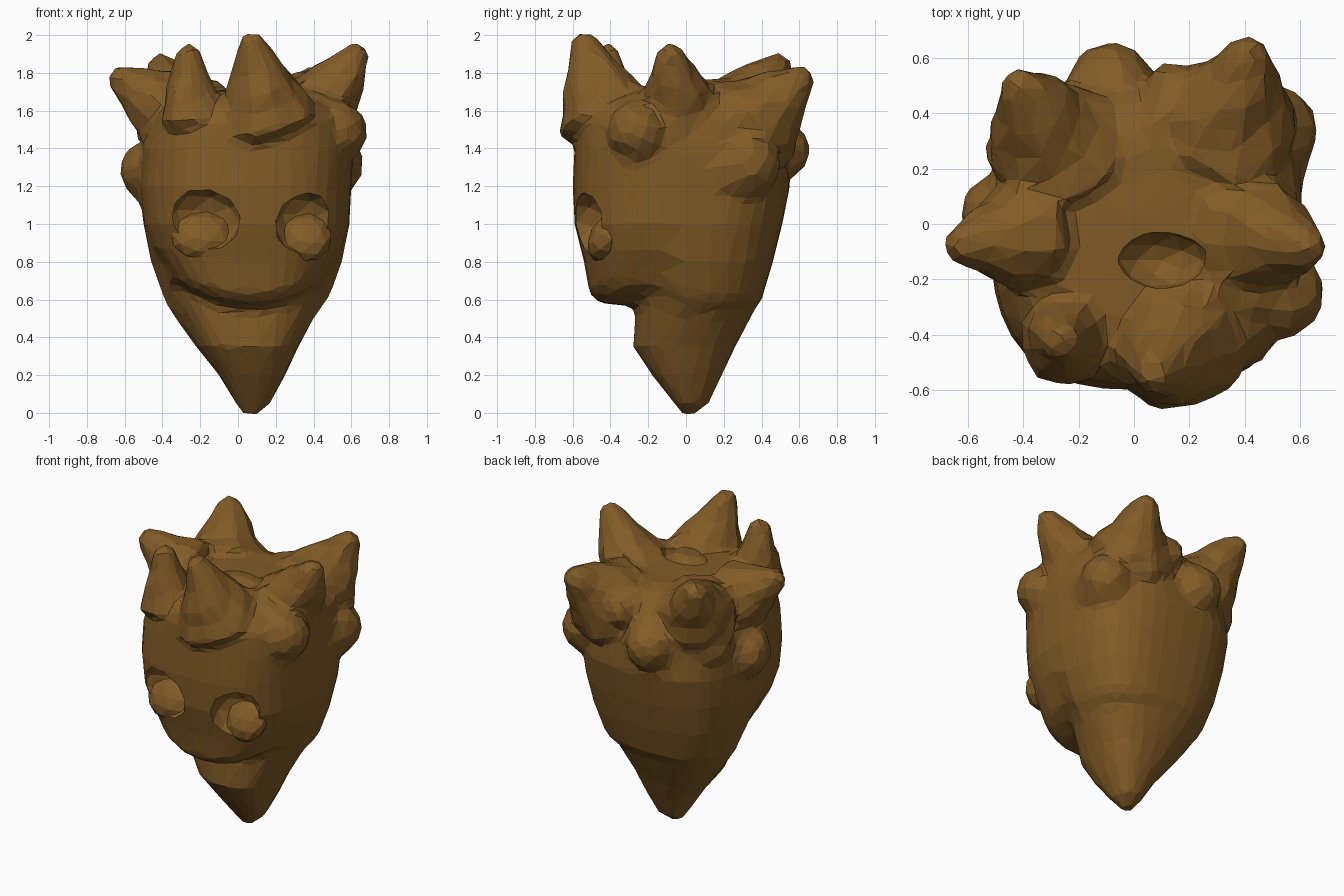
import bpy, bmesh, math, random
from mathutils import Vector, Matrix

random.seed(4)
cube = bpy.data.objects.get("Cube")
if cube:
    bpy.data.objects.remove(cube)

brown = bpy.data.materials.new("bark brown")
brown.use_nodes = True
colour = (0.22, 0.105, 0.02, 1)
brown.diffuse_color = colour
brown.node_tree.nodes["Principled BSDF"].inputs["Base Color"].default_value = colour


def make_object(name, bm):
    bmesh.ops.recalc_face_normals(bm, faces=bm.faces)
    mesh = bpy.data.meshes.new(name)
    bm.to_mesh(mesh)
    bm.free()
    mesh.materials.append(brown)
    obj = bpy.data.objects.new(name, mesh)
    bpy.context.collection.objects.link(obj)
    return obj


def skin(bm, rings):
    loops = [[bm.verts.new(p) for p in ring] for ring in rings]
    for a, b in zip(loops, loops[1:]):
        for i in range(len(a)):
            j = (i + 1) % len(a)
            bm.faces.new((a[i], a[j], b[j], b[i]))
    bm.faces.new(loops[0][::-1])
    bm.faces.new(loops[-1])


def head_ring(z, left, right, front, back, sides=40):
    # Squarish section; the rings near the mouth curl up at its corners
    ring = []
    power = 0.72 if z > 0.57 else 0.82
    for i in range(sides):
        a = math.tau * i / sides
        c, s = math.cos(a), math.sin(a)
        x = (left + right) / 2 + (right - left) / 2 * math.copysign(abs(c) ** power, c)
        y = (back if s > 0 else front) * abs(s) ** power
        curl = max(0, 1 - abs(z - 0.6) / 0.3) * min(1, max(0, -y / 0.15))
        ring.append(Vector((x, y, z + curl * 0.9 * (x - 0.07) ** 2)))
    return ring


def horn(bm, base, tip, radius, blunt, power, sides=10):
    # Buried root, then a taper: power above 1 is concave, below 1 rounded
    base, tip = Vector(base), Vector(tip)
    turn = (tip - base).to_track_quat('Z', 'Y')
    rings = []
    for t in (-0.25, 0, 0.2, 0.4, 0.6, 0.8, 0.93, 1):
        r = blunt + (radius - blunt) * (1 - max(t, 0)) ** power
        if t in (-0.25, 1):
            r *= 0.6
        ring = []
        for i in range(sides):
            a = math.tau * i / sides
            k = r * random.uniform(0.9, 1.1)
            ring.append(base.lerp(tip, t) + turn @ Vector((k * math.cos(a), k * math.sin(a), 0)))
        rings.append(ring)
    skin(bm, rings)


def ellipsoid(name, centre, size, tilt=0):
    bm = bmesh.new()
    place = Matrix.Translation(centre) @ Matrix.Rotation(tilt, 4, 'X') @ Matrix.Diagonal((*size, 1))
    bmesh.ops.create_icosphere(bm, subdivisions=2, radius=1, matrix=place)
    return make_object(name, bm)


def apply(obj, kind, **settings):
    mod = obj.modifiers.new(kind.lower(), kind)
    for key, value in settings.items():
        setattr(mod, key, value)
    bpy.context.view_layer.objects.active = obj
    bpy.ops.object.modifier_apply(modifier=mod.name)


# Skull, chin and overhanging upper lip: z, left, right, front, back
bm = bmesh.new()
skin(bm, [head_ring(*row) for row in (
    (-.01, .03, .1, -.02, .04),
    (.05, -.01, .17, -.06, .12),
    (.2, -.1, .25, -.18, .19),
    (.35, -.22, .32, -.28, .26),
    (.5, -.33, .40, -.27, .34),
    (.56, -.37, .44, -.27, .37),
    (.58, -.38, .46, -.46, .39),
    (.63, -.40, .49, -.51, .41),
    (.8, -.46, .55, -.54, .46),
    (1, -.50, .59, -.59, .51),
    (1.2, -.52, .60, -.6, .55),
    (1.4, -.51, .61, -.59, .53),
    (1.55, -.46, .59, -.58, .5),
    (1.64, -.40, .52, -.52, .44),
    (1.70, -.28, .36, -.34, .3),
    (1.71, -.05, .1, -.05, .08))])

# Tall blunt spikes of hair
for base, tip, radius in (
        ((.16, -.42, 1.56), (.06, -.555, 2.01), .27),
        ((-.24, -.40, 1.56), (-.265, -.42, 1.95), .19),
        ((-.38, -.04, 1.61), (-.67, -.08, 1.8), .23),
        ((.42, -.04, 1.6), (.66, -.09, 1.94), .24),
        ((-.28, .28, 1.57), (-.43, .53, 1.88), .27),
        ((.33, .36, 1.54), (.43, .65, 1.81), .28)):
    horn(bm, base, tip, radius, 0.05, 1.0)

# Broad rounded tufts round the sides and back
for base, tip, radius in (
        ((.35, -.2, 1.46), (.67, -.3, 1.52), .3),
        ((.28, .15, 1.28), (.62, .44, 1.33), .37),
        ((-.06, .25, 1.38), (-.1, .65, 1.4), .33),
        ((.12, .3, 1.52), (.16, .57, 1.6), .2),
        ((-.28, .02, 1.26), (-.62, .04, 1.3), .32),
        ((-.2, .13, 1.38), (-.48, .37, 1.4), .3)):
    horn(bm, base, tip, radius, 0.07, 0.8)
head = make_object("head_with_hair", bm)
apply(head, 'REMESH', mode='VOXEL', voxel_size=0.025)
apply(head, 'SMOOTH', factor=0.5, iterations=4)
apply(head, 'DECIMATE', ratio=min(1, 1000 / len(head.data.polygons)))

# Eye sockets under the brows and the hollow in the crown
for centre, size, tilt in (
        ((-.18, -.56, 1.02), (.2, .14, .175), -.3),
        ((.36, -.54, 1.0), (.17, .14, .175), -.3),
        ((.1, -.13, 1.75), (.17, .11, .15), 0)):
    cutter = ellipsoid("cutter", centre, size, tilt)
    cutter.hide_render = True
    apply(head, 'BOOLEAN', operation='DIFFERENCE', object=cutter, solver='EXACT')
    bpy.data.objects.remove(cutter)

# Sunken eyes sloping back into the sockets
ellipsoid("right_eye", (-.19, -.44, .94), (.17, .09, .14), -.5)
ellipsoid("left_eye", (.36, -.42, .93), (.14, .09, .14), -.5)

for poly in head.data.polygons:
    poly.use_smooth = False
